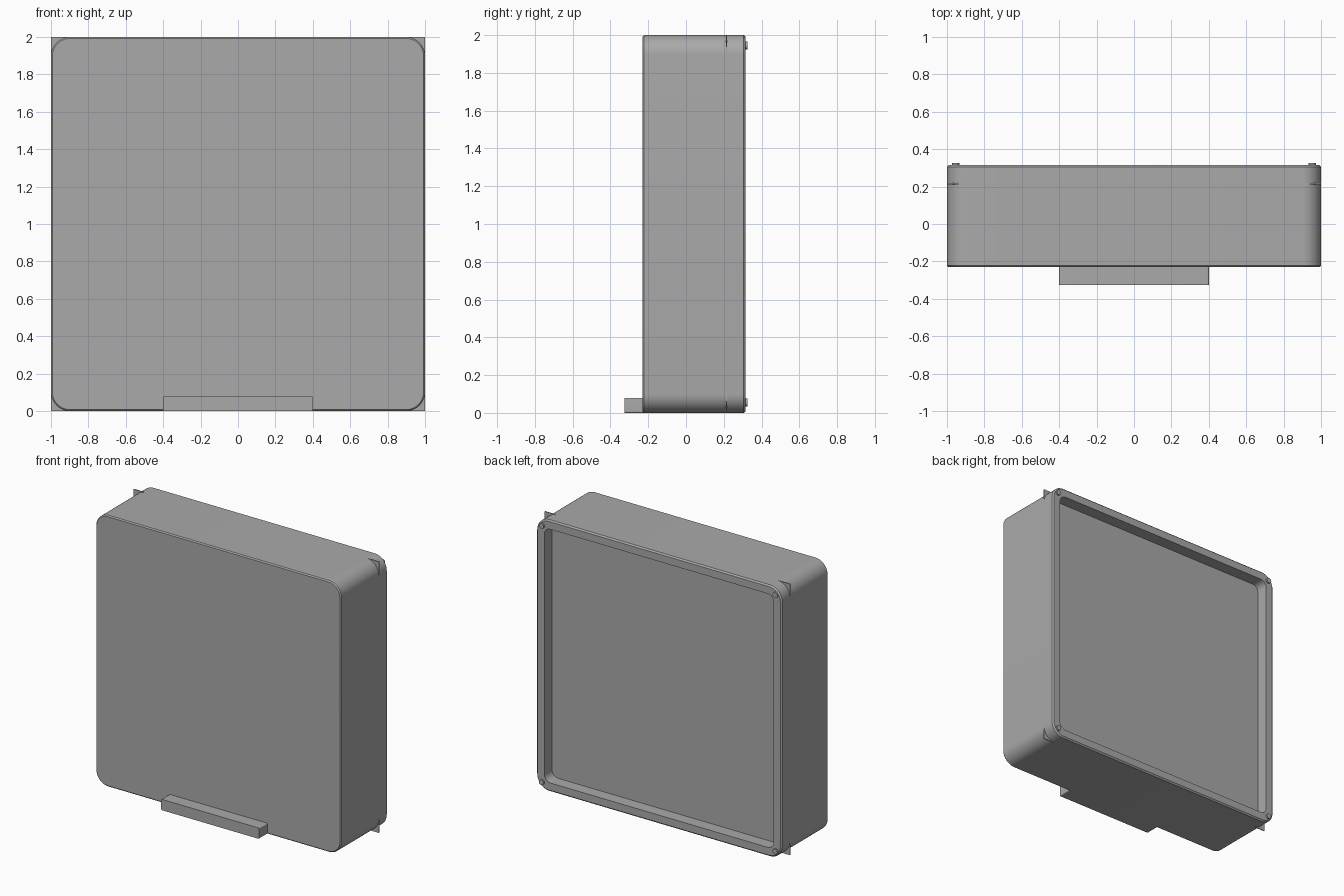
import bpy, bmesh, math
from mathutils import Matrix

cube = bpy.data.objects.get("Cube")
if cube:
    bpy.data.objects.remove(cube, do_unlink=True)

grey = bpy.data.materials.new("plain grey")
grey.use_nodes = True
grey.diffuse_color = (0.4, 0.4, 0.4, 1)
grey.node_tree.nodes["Principled BSDF"].inputs["Base Color"].default_value = (0.4, 0.4, 0.4, 1)


def finish(name, bm):
    bmesh.ops.recalc_face_normals(bm, faces=bm.faces)
    mesh = bpy.data.meshes.new(name)
    bm.to_mesh(mesh)
    bm.free()
    mesh.materials.append(grey)
    obj = bpy.data.objects.new(name, mesh)
    bpy.context.collection.objects.link(obj)
    bpy.ops.object.select_all(action='DESELECT')
    obj.select_set(True)
    bpy.context.view_layer.objects.active = obj
    bpy.ops.object.shade_smooth_by_angle(angle=math.radians(30))
    return obj


def rounded_loop(bm, half_x, half_z, centre_z, radius, y, steps=10):
    """Ring of vertices around a rounded rectangle facing along y."""
    ring = []
    for corner, (sx, sz) in enumerate(((1, 1), (-1, 1), (-1, -1), (1, -1))):
        for i in range(steps + 1):
            a = (corner + i / steps) * math.pi / 2
            ring.append(bm.verts.new((sx * (half_x - radius) + radius * math.cos(a), y,
                                      centre_z + sz * (half_z - radius) + radius * math.sin(a))))
    return ring


def loft(name, half_x, half_z, centre_z, sections):
    """Join rings given as (inset, corner radius, y) and cap both ends."""
    bm = bmesh.new()
    rings = [rounded_loop(bm, half_x - d, half_z - d, centre_z, r, y) for d, r, y in sections]
    for a, b in zip(rings, rings[1:]):
        for i in range(len(a)):
            j = (i + 1) % len(a)
            bm.faces.new((a[i], a[j], b[j], b[i]))
    bm.faces.new(rings[0])
    bm.faces.new(rings[-1])
    return finish(name, bm)


def box(name, size, centre):
    bm = bmesh.new()
    bmesh.ops.create_cube(bm, size=1, matrix=Matrix.Translation(centre) @ Matrix.Diagonal((*size, 1)))
    return finish(name, bm)


# Housing with softened edges and a shallow recess in the back
loft("housing", 1, 1, 1, [
    (0.008, 0.092, -0.23), (0, 0.1, -0.222), (0, 0.1, 0.305), (0.01, 0.09, 0.315),
    (0.065, 0.05, 0.315), (0.065, 0.05, 0.225)])

# Square inner panel whose corners poke past the rounded housing
box("inner_panel", (2, 0.006, 2), (0, 0.215, 1))

# Ledge at the foot of the front
loft("front_ledge", 0.4, 0.04, 0.04, [(0, 0.008, -0.325), (0, 0.008, -0.2)])

# Screws in the four back corners
for side, sx in (("left", 1), ("right", -1)):
    for level, z in (("lower", 0.055), ("upper", 1.945)):
        bm = bmesh.new()
        place = Matrix.Translation((sx * 0.953, 0.31, z)) @ Matrix.Rotation(math.pi / 2, 4, 'X')
        bmesh.ops.create_cone(bm, cap_ends=True, segments=20, radius1=0.02, radius2=0.02,
                              depth=0.03, matrix=place)
        finish(f"{level}_{side}_screw", bm)
